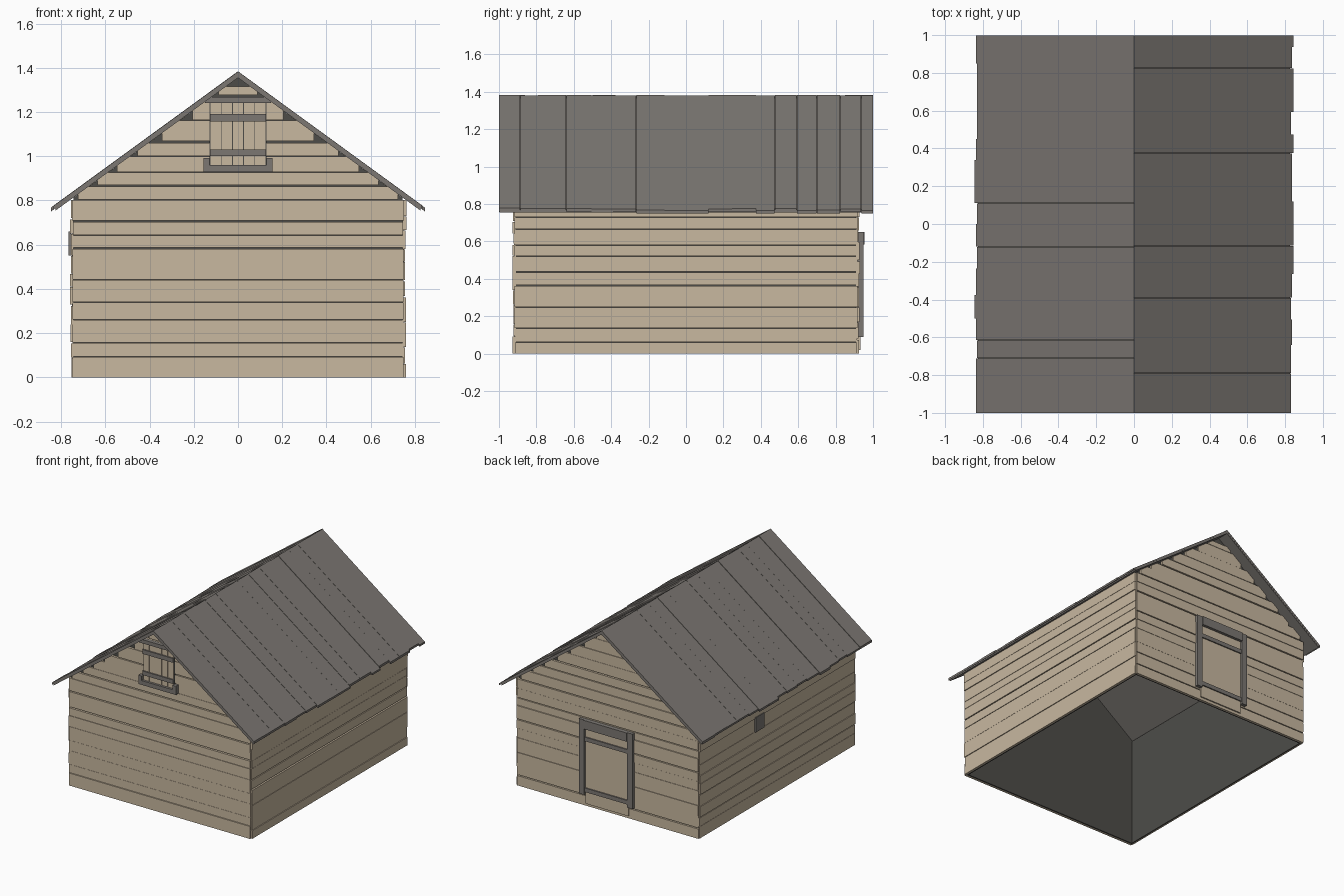
import bpy, bmesh, random
from mathutils import Vector

random.seed(4)
if "Cube" in bpy.data.objects:
    bpy.data.objects.remove(bpy.data.objects["Cube"])


def material(name, rgb):
    m = bpy.data.materials.new(name)
    m.use_nodes = True
    m.diffuse_color = (*rgb, 1)
    m.node_tree.nodes["Principled BSDF"].inputs["Base Color"].default_value = (*rgb, 1)
    return m


WOOD = material("pale wood", (0.58, 0.48, 0.35))
GREY = material("weathered grey", (0.2, 0.185, 0.17))
DARK = material("dark interior", (0.075, 0.073, 0.066))

SLOPE, TOP, UNDER = 0.728, 1.385, 1.355   # roof pitch, ridge top, ridge underside


def prism(bm, pts, a, b, axis="y"):
    """Extrude a (u, z) outline from a to b along an axis."""
    def at(u, z, d):
        return Vector((u, d, z)) if axis == "y" else Vector((d, u, z))
    lo = [bm.verts.new(at(u, z, a)) for u, z in pts]
    hi = [bm.verts.new(at(u, z, b)) for u, z in pts]
    bm.faces.new(lo)
    bm.faces.new(hi[::-1])
    for i in range(len(pts)):
        j = (i + 1) % len(pts)
        bm.faces.new((lo[i], hi[i], hi[j], lo[j]))


def rect(u0, u1, z0, z1):
    return [(u0, z0), (u1, z0), (u1, z1), (u0, z1)]


def finish(name, bm, mat):
    bmesh.ops.recalc_face_normals(bm, faces=bm.faces)
    me = bpy.data.meshes.new(name)
    bm.to_mesh(me)
    bm.free()
    me.materials.append(mat)
    ob = bpy.data.objects.new(name, me)
    bpy.context.collection.objects.link(ob)
    return ob


def boxes(name, mat, rects, a, b, axis="y"):
    bm = bmesh.new()
    for r in rects:
        prism(bm, rect(*r), a, b, axis)
    return finish(name, bm, mat)


# Dark inner shell, open at the bottom
bm = bmesh.new()
for s in (-1, 1):
    gable = [(-0.745, 0), (0.745, 0), (0.745, 0.812), (0, UNDER), (-0.745, 0.812)]
    prism(bm, gable, s * 0.9, s * 0.91)
    prism(bm, rect(-0.9, 0.9, 0, 0.81), s * 0.735, s * 0.745, "x")
finish("inner_shell", bm, DARK)


# Gable walls: planks whose ends step in under the roof
def gable_wall(name, side, seams):
    bm = bmesh.new()
    for z0, z1 in zip(seams, seams[1:]):
        z1 -= random.choice((0.002, 0.002, 0.007))
        top = min(0.75, (UNDER - z1) / SLOPE)
        w = min(0.75, (UNDER - z0) / SLOPE - 0.4 * (z1 - z0) / SLOPE)
        if z0 < 0.75:
            w = top = 0.75 - random.uniform(0, 0.003)
        w = max(w, top)
        knee = min(z1, UNDER - SLOPE * w)
        pts = [(-w, z0), (w, z0), (w, knee), (top, z1), (-top, z1), (-w, knee)]
        if z1 - knee < 0.001:
            pts = rect(-w, w, z0, z1)
        prism(bm, pts, side * 0.909, side * random.uniform(0.921, 0.929))
    finish(name, bm, WOOD)


gable_wall("front_wall", -1, [0, 0.095, 0.158, 0.262, 0.34, 0.443, 0.525, 0.588, 0.643, 0.71,
                              0.805, 0.869, 0.928, 1.0, 1.068, 1.163, 1.276, 1.317])
gable_wall("back_wall", 1, [0, 0.08, 0.17, 0.25, 0.36, 0.43, 0.5, 0.6, 0.66, 0.73,
                            0.805, 0.88, 0.95, 1.02, 1.1, 1.18, 1.27, 1.315])


# Side walls
def side_wall(name, side, seams):
    bm = bmesh.new()
    for z0, z1 in zip(seams, seams[1:]):
        h = 0.919 - random.uniform(0, 0.004)
        z1 -= random.choice((0.002, 0.002, 0.007))
        prism(bm, rect(-h, h, z0, z1), side * 0.744, side * random.uniform(0.753, 0.762), "x")
    finish(name, bm, WOOD)


side_wall("left_wall", 1, [0, 0.062, 0.138, 0.25, 0.368, 0.44, 0.523, 0.58, 0.667, 0.73, 0.803])
side_wall("right_wall", -1, [0, 0.09, 0.16, 0.24, 0.33, 0.41, 0.47, 0.55, 0.65, 0.72, 0.803])
boxes("side_hatch", GREY, [(0.17, 0.27, 0.55, 0.66)], -0.755, -0.767, "x")


# Roof: a base sheet on each slope with uneven boards on top
def slope_outline(s, x, z_top, z_low):
    return [(0, z_top), (s * x, z_top - SLOPE * x), (s * x, z_low - SLOPE * x), (0, z_low)]


def roof(name, s, seams):
    bm = bmesh.new()
    prism(bm, slope_outline(s, 0.825, 1.368, UNDER), -0.998, 0.998)
    for y0, y1 in zip(seams, seams[1:]):
        x = random.choice((0.832, 0.836, 0.845))
        prism(bm, slope_outline(s, x, TOP - random.uniform(0, 0.006), 1.366), y0, y1 - 0.001)
    finish(name, bm, GREY)


roof("left_roof", 1, [-1, -0.886, -0.79, -0.64, -0.505, -0.39, -0.265, -0.115, -0.01, 0.12,
                      0.247, 0.375, 0.475, 0.593, 0.7, 0.825, 0.937, 1])
roof("right_roof", -1, [-1, -0.86, -0.71, -0.615, -0.5, -0.375, -0.235, -0.12, 0, 0.11,
                        0.23, 0.34, 0.45, 0.585, 0.705, 0.85, 1])

# Loft shutter on the front
boxes("shutter_backing", DARK, [(-0.13, 0.13, 0.955, 1.245)], -0.91, -0.932)
step = 0.252 / 5
boxes("shutter_boards", WOOD,
      [(-0.126 + i * step + 0.002, -0.126 + (i + 1) * step - 0.002, 0.96, 1.24) for i in range(5)],
      -0.925, -0.938)
boxes("shutter_bars", GREY, [(-0.127, 0.127, 1.158, 1.19), (-0.127, 0.127, 1.0, 1.03)],
      -0.93, -0.948)
boxes("shutter_frame", GREY,
      [(-0.15, 0.15, 1.24, 1.268), (-0.155, 0.155, 0.928, 0.96),
       (-0.155, -0.128, 0.96, 0.993), (0.128, 0.155, 0.96, 0.993)], -0.91, -0.955)

# Door on the back
boxes("door_panel", WOOD, [(-0.178, 0.178, 0.02, 0.585)], 0.915, 0.934)
boxes("door_bars", GREY, [(-0.178, 0.178, 0.49, 0.52), (-0.178, 0.178, 0.11, 0.14)], 0.92, 0.943)
boxes("door_posts", GREY, [(s * 0.2 - 0.022, s * 0.2 + 0.022, 0.09, 0.65) for s in (-1, 1)],
      0.91, 0.948)
boxes("door_lintel", GREY, [(-0.178, 0.178, 0.585, 0.65)], 0.91, 0.955)
